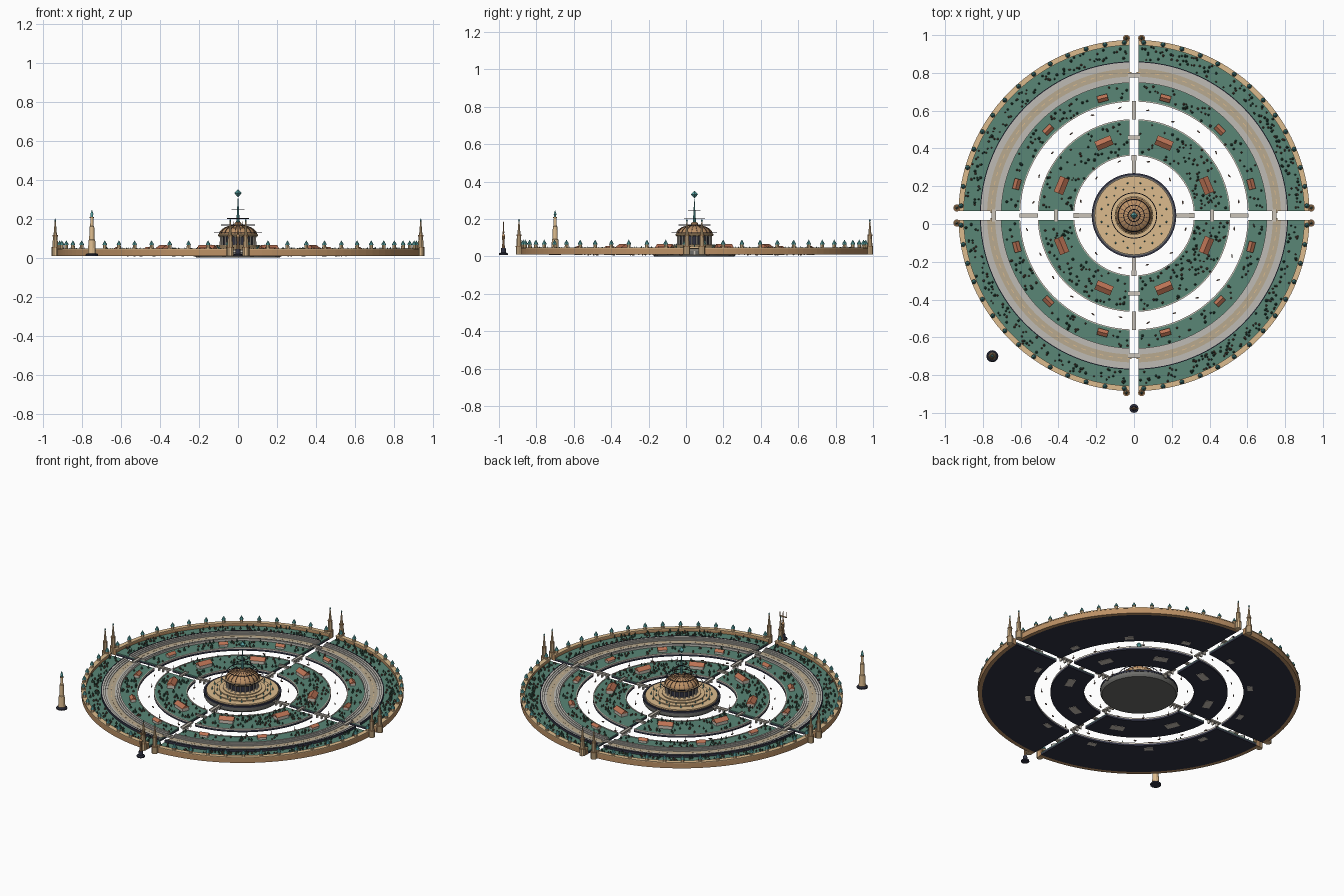
import bpy, bmesh, random
from math import sin, cos, asin, pi, tau, radians
from mathutils import Matrix, Vector

if "Cube" in bpy.data.objects:
    bpy.data.objects.remove(bpy.data.objects["Cube"])

random.seed(4)
CY = 0.045          # city centre on y
GAP = 0.023         # half width of the canals
MATS = {}
COL = dict(green=(.10, .24, .18), tan=(.72, .50, .27), bronze=(.50, .28, .13), navy=(.03, .032, .055),
           grey=(.52, .50, .46), dirt=(.48, .40, .28), roof=(.50, .17, .09), teal=(.10, .38, .38),
           tree=(.04, .10, .07), brown=(.12, .07, .05), stone=(.60, .55, .48), base=(.15, .15, .14))


def finish(name, bm, col, smooth=False):
    bmesh.ops.recalc_face_normals(bm, faces=bm.faces)
    me = bpy.data.meshes.new(name)
    bm.to_mesh(me)
    bm.free()
    if col not in MATS:
        MATS[col] = bpy.data.materials.new(col)
        MATS[col].diffuse_color = (*COL[col], 1)
    me.materials.append(MATS[col])
    ob = bpy.data.objects.new(name, me)
    bpy.context.collection.objects.link(ob)
    if smooth:
        me.shade_smooth()
        me.set_sharp_from_angle(angle=radians(35))
    return ob


def polar(r, a, z=0):
    return Vector((r * cos(a), CY + r * sin(a), z))


def lathe(bm, prof, seg, loc=(0, CY, 0)):
    loc = Vector(loc)
    rows = [[bm.verts.new(loc + Vector((max(r, .0003) * cos(tau * i / seg), max(r, .0003) * sin(tau * i / seg), z)))
             for i in range(seg)] for r, z in prof]
    for a, b in zip(rows, rows[1:]):
        for i in range(seg):
            j = (i + 1) % seg
            bm.faces.new((a[i], a[j], b[j], b[i]))
    bm.faces.new(rows[0][::-1])
    bm.faces.new(rows[-1])


def box(bm, r, a, z0, z1, radial, tangent):
    m = Matrix.Translation(polar(r, a, (z0 + z1) / 2)) @ Matrix.Rotation(a, 4, 'Z') \
        @ Matrix.Diagonal((radial, tangent, z1 - z0, 1))
    bmesh.ops.create_cube(bm, size=1, matrix=m)


def sectors(name, r0, r1, z0, z1, col, n=28):
    # four quarter rings separated by parallel-sided canals
    bm = bmesh.new()
    for k in range(4):
        rows = []
        for r, z in ((r0, z0), (r1, z0), (r1, z1), (r0, z1)):
            g = asin(GAP / r)
            rows.append([bm.verts.new(polar(r, k * pi / 2 + g + (pi / 2 - 2 * g) * i / n, z)) for i in range(n + 1)])
        for a, b in zip(rows, rows[1:] + rows[:1]):
            for i in range(n):
                bm.faces.new((a[i], a[i + 1], b[i + 1], b[i]))
        bm.faces.new([w[0] for w in rows])
        bm.faces.new([w[-1] for w in reversed(rows)])
    return finish(name, bm, col)


# land rings: dark foundation with green top
for name, r0, r1 in (("inner_land", .317, .51), ("outer_land", .603, .905)):
    sectors(name + "_foundation", r0, r1, .010, .022, "navy")
    sectors(name + "_lawn", r0 + .003, r1 - .001, .022, .027, "green")
    sectors(name + "_inner_quay", r0, r0 + .006, .022, .030, "stone")
    if r1 < .9:
        sectors(name + "_outer_quay", r1 - .006, r1, .022, .030, "stone")

# racing track and stepped stands
sectors("track", .735, .778, .027, .0285, "dirt")
for i in range(3):
    sectors("inner_stand", .703 + i * .011, .714 + i * .011, .027, .040 - i * .004, "grey")
    sectors("outer_stand", .778 + i * .011, .789 + i * .011, .027, .032 + i * .004, "grey")
sectors("stand_back_wall", .811, .816, .027, .042, "navy")
bm = bmesh.new()
for i in range(96):
    a = tau * (i + .5) / 96
    box(bm, .757, a, .0285, .0295, .004, .024)
finish("track_dashes", bm, "tan")

# outer wall, parapet and turrets
sectors("outer_wall", .905, .928, .010, .045, "bronze")
sectors("wall_walk", .902, .930, .043, .048, "tan")
bodies, caps = bmesh.new(), bmesh.new()
for i in range(56):
    p = polar(.917, tau * (i + .5) / 56)
    lathe(bodies, [(.010, .046), (.009, .064)], 8, p)
    lathe(caps, [(.0125, .064), (.010, .072), (0, .089)], 8, p)
finish("wall_turrets", bodies, "tan")
finish("turret_caps", caps, "teal")

# tall gate towers either side of each canal mouth
bm, tips, bands = bmesh.new(), bmesh.new(), bmesh.new()
for k in range(4):
    for s in (-1, 1):
        p = polar(.938, k * pi / 2) + Matrix.Rotation(k * pi / 2, 3, 'Z') @ Vector((0, s * .040, 0))
        lathe(bm, [(.018, .010), (.018, .05), (.014, .055), (.012, .11), (.009, .115), (.003, .185)], 10, p)
        lathe(tips, [(.002, .185), (.005, .190), (.001, .200)], 8, p)
        for r, z in ((.019, .05), (.014, .11)):
            lathe(bands, [(r, z), (r, z + .006)], 10, p)
finish("gate_towers", bm, "tan")
finish("gate_tower_tips", tips, "teal")
finish("gate_tower_bands", bands, "bronze")

# bridges: along the rings of water, and across the canals
bm = bmesh.new()
for k in range(4):
    a = k * pi / 2
    for r, ln in ((.268, .105), (.557, .10)):
        box(bm, r, a, .028, .033, ln, .022)
        for s in (-1, 1):
            box(bm, r, a + s * .010 / r, .033, .037, ln, .002)
        for d in (-.03, 0, .03):
            box(bm, r + d, a, .008, .028, .007, .016)
    for r, w in ((.413, .018), (.743, .022)):
        box(bm, r, a, .028, .034, w, .066)
        for s in (-1, 1):
            box(bm, r + s * w / 2, a, .034, .039, .002, .066)
finish("bridges", bm, "stone")

# houses with gabled roofs
walls, roofs = bmesh.new(), bmesh.new()


def house(r, a, d, w, z1, z2):
    box(walls, r, a, .008, z1, d * .85, w * .9)
    f = Matrix.Translation(polar(r, a)) @ Matrix.Rotation(a, 4, 'Z')
    v = [roofs.verts.new(f @ Vector(c)) for y in (-w / 2, w / 2)
         for c in ((-d / 2, y, z1), (d / 2, y, z1), (0, y, z2))]
    for q in ((0, 1, 2), (3, 5, 4), (0, 3, 4, 1), (1, 4, 5, 2), (2, 5, 3, 0)):
        roofs.faces.new([v[i] for i in q])


plots = [(.415, radians(22.5 + 45 * i)) for i in range(8)]
plots += [(.642, radians(15 + 30 * i)) for i in range(12)]
for r, a in plots:
    if r < .5:
        house(r, a, .052, .09, .048, .066)
    else:
        house(r, a, .036, .056, .042, .055)
finish("house_walls", walls, "stone")
finish("house_roofs", roofs, "roof")

# scattered trees and shrubs
trees, shrubs = bmesh.new(), bmesh.new()
spots = [polar(r, a) for r, a in plots]
for r0, r1, n in ((.328, .50, 380), (.613, .695, 260), (.824, .898, 480)):
    for i in range(n):
        r, a = random.uniform(r0, r1), random.uniform(0, tau)
        p = polar(r, a)
        if min(abs(p.x), abs(p.y - CY)) < .034 or any((p - s).length < .05 for s in spots):
            continue
        q = random.uniform(.7, 1.2)
        if i % 2:
            lathe(trees, [(.002, .026), (.002, .031), (.007 * q, .031), (0, .031 + .020 * q)], 6, p)
        else:
            lathe(shrubs, [(.004 * q, .026), (.006 * q, .031), (.002, .036 + .003 * q)], 6, p)
finish("trees", trees, "tree")
finish("shrubs", shrubs, "brown")

# boats on the rings of water
bm = bmesh.new()
for r, n in ((.28, 12), (.555, 24)):
    for i in range(n):
        a = tau * (i + .5) / n
        t = a + random.uniform(-.6, .6)
        f = Matrix.Translation(polar(r + random.uniform(-.02, .02), a, .008)) @ Matrix.Rotation(t, 4, 'Z')
        bmesh.ops.create_cone(bm, cap_ends=True, segments=6, radius1=.6, radius2=1, depth=1,
                              matrix=f @ Matrix.Diagonal((.004, .011, .006, 1)))
        bmesh.ops.create_cube(bm, size=1, matrix=f @ Matrix.Translation((0, 0, .011)) @ Matrix.Diagonal((.0015, .0015, .02, 1)))
finish("boats", bm, "brown")

# central island and stepped plaza
for name, prof, col in (
        ("island_base", [(.215, .0), (.222, .012), (.222, .034)], "base"),
        ("island_rim", [(.224, .030), (.224, .041), (.214, .041), (.214, .034)], "navy"),
        ("plaza", [(.208, .034), (.208, .046), (.165, .046), (.165, .052), (.135, .052), (.135, .058),
                   (.112, .058), (.112, .064)], "tan"),
        ("palace_drum", [(.078, .060), (.078, .112)], "navy"),
        ("entablature", [(.098, .108), (.102, .113), (.102, .120), (.096, .122)], "tan")):
    bm = bmesh.new()
    lathe(bm, prof, 64)
    finish(name, bm, col)

# palace columns, dome with ribs, and plaza statues
cols, ribs, figs = bmesh.new(), bmesh.new(), bmesh.new()
arc = [(.096 * cos(t * pi / 20), .120 + .048 * sin(t * pi / 20)) for t in range(10)]
for i in range(20):
    a = tau * (i + .5) / 20
    lathe(cols, [(.007, .062), (.005, .067), (.0045, .103), (.007, .109)], 8, polar(.090, a))
    for (r, z), (q, y) in zip(arc, arc[1:]):
        v = [ribs.verts.new(polar(rr, a, zz) + Vector((-sin(a), cos(a), 0)) * s * .0018)
             for rr, zz in ((r + .002, z + .001), (q + .002, y + .001), (q - .002, y - .002), (r - .002, z - .002))
             for s in (-1, 1)]
        for f in ((0, 1, 3, 2), (2, 3, 5, 4), (4, 5, 7, 6), (6, 7, 1, 0), (0, 2, 4, 6), (1, 7, 5, 3)):
            ribs.faces.new([v[k] for k in f])
for i in range(16):
    lathe(figs, [(.005, .046), (.004, .052), (.002, .054), (0, .068)], 6, polar(.175, tau * (i + .5) / 16))
    lathe(figs, [(.004, .052), (.003, .057), (0, .068)], 6, polar(.148, tau * i / 16))
finish("palace_columns", cols, "stone")
finish("dome_ribs", ribs, "brown")
finish("plaza_statues", figs, "teal")
bm = bmesh.new()
lathe(bm, arc + [(.018, .168), (.018, .178), (.010, .183)], 40)
finish("dome", bm, "bronze", True)

# spire, crystal and floating hoops
bm = bmesh.new()
lathe(bm, [(.010, .178), (.007, .21), (.004, .26), (.001, .308)], 10)
lathe(bm, [(0, .311), (.019, .331), (0, .351)], 4)
finish("spire_and_crystal", bm, "teal")
for r, z in ((.120, .128), (.085, .168), (.055, .201), (.032, .246)):
    bpy.ops.mesh.primitive_torus_add(location=(0, CY, z), major_radius=r, minor_radius=.002,
                                     major_segments=48, minor_segments=6)
    hoop = bpy.context.object
    hoop.name = "hoop"
    hoop.data.materials.append(MATS["navy"])

# lone lighthouse outside the wall
L = (-.75, -.70, 0)
for name, prof, col in (
        ("lighthouse_base", [(.032, .008), (.032, .016), (.026, .022)], "navy"),
        ("lighthouse_tower", [(.021, .020), (.017, .09), (.014, .093), (.012, .16), (.009, .163), (.007, .205)], "tan"),
        ("lighthouse_gallery", [(.011, .205), (.011, .210)], "bronze"),
        ("lighthouse_lamp", [(.006, .210), (.006, .222), (.008, .223), (0, .247)], "teal")):
    bm = bmesh.new()
    lathe(bm, prof, 12, L)
    finish(name, bm, col)

# harbour monument: plinth, figure and three-pronged spear
S = Vector((0, -.976, 0))
bm = bmesh.new()
lathe(bm, [(.024, .008), (.024, .016), (.014, .020), (.012, .045)], 12, S)
finish("monument_plinth", bm, "navy")
bm = bmesh.new()
lathe(bm, [(.008, .045), (.006, .08), (.009, .11), (.004, .122), (.006, .130), (.001, .138)], 10, S)
lathe(bm, [(.003, .12), (.003, .175), (0, .192)], 8, S)
for s in (-1, 1):
    lathe(bm, [(.0025, .152), (.0025, .172), (0, .186)], 8, S + Vector((s * .022, 0, 0)))
bmesh.ops.create_cube(bm, size=1, matrix=Matrix.Translation(S + Vector((0, 0, .153))) @ Matrix.Diagonal((.05, .006, .006, 1)))
finish("monument_figure", bm, "bronze")

for m in bpy.data.materials:
    if m.users and not m.is_grease_pencil:
        m.use_nodes = True
        m.node_tree.nodes["Principled BSDF"].inputs["Base Color"].default_value = m.diffuse_color
